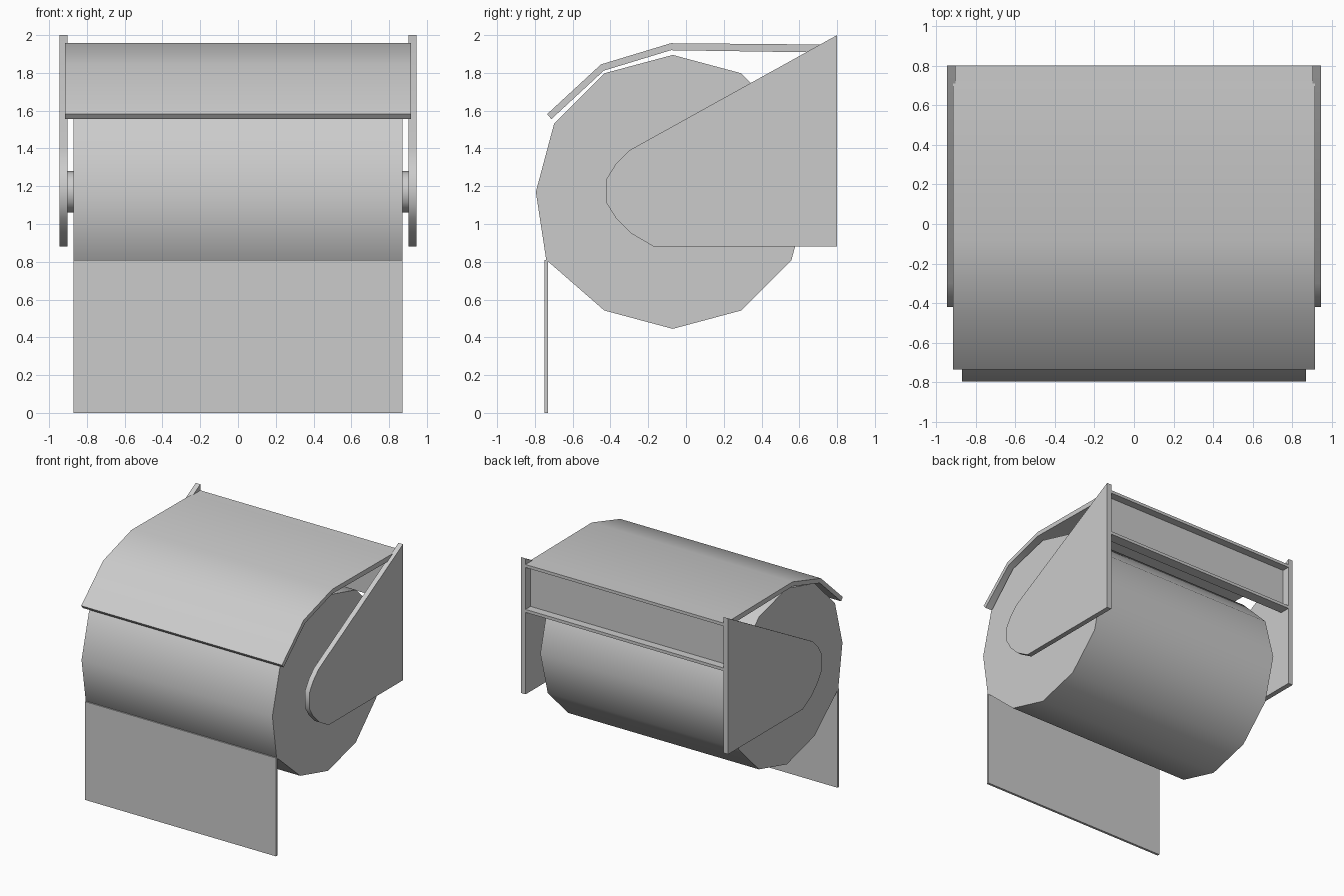
import bpy, bmesh, math

if "Cube" in bpy.data.objects:
    bpy.data.objects.remove(bpy.data.objects["Cube"])

CY, CZ = -0.07, 1.17      # roll axis


def circle(r, n=12):
    return [(CY + r * math.cos(2 * math.pi * i / n),
             CZ + r * math.sin(2 * math.pi * i / n)) for i in range(n)]


def extrude(name, pts, x0, x1, hole=None):
    """Extrude a (y, z) outline along x, optionally with a matching hole outline."""
    bm = bmesh.new()
    n = len(pts)

    def ring(p, x):
        return [bm.verts.new((x, y, z)) for y, z in p]

    def bridge(a, b):
        for i in range(n):
            j = (i + 1) % n
            bm.faces.new((a[i], a[j], b[j], b[i]))

    a, b = ring(pts, x0), ring(pts, x1)
    bridge(a, b)
    if hole:
        c, d = ring(hole, x0), ring(hole, x1)
        bridge(b, d)
        bridge(d, c)
        bridge(c, a)
    else:
        bm.faces.new(a)
        bm.faces.new(b)
    bmesh.ops.recalc_face_normals(bm, faces=bm.faces[:])
    me = bpy.data.meshes.new(name)
    bm.to_mesh(me)
    bm.free()
    ob = bpy.data.objects.new(name, me)
    bpy.context.collection.objects.link(ob)
    bpy.ops.object.select_all(action='DESELECT')
    ob.select_set(True)
    bpy.context.view_layer.objects.active = ob
    bpy.ops.object.shade_smooth_by_angle(angle=math.radians(50))
    return ob


# Paper roll, one corner pulled out to meet the hanging sheet
outer = circle(0.725)
outer[7] = (-0.74, 0.81)
extrude("paper_roll", outer, -0.87, 0.87, hole=circle(0.26))

# Hanging sheet
extrude("hanging_sheet", [(-0.75, 0), (-0.73, 0), (-0.73, 0.81), (-0.75, 0.81)], -0.87, 0.87)

# Axle through the roll
extrude("axle", circle(0.11), -0.915, 0.915)

# Bent cover over the roll
extrude("cover", [(-0.735, 1.582), (-0.45, 1.845), (-0.08, 1.957), (0.72, 1.95),
                  (0.72, 1.908), (-0.08, 1.92), (-0.435, 1.812), (-0.713, 1.555)],
        -0.915, 0.915)

# Back channel between the brackets, open to the rear
extrude("back_channel", [(0.71, 1.95), (0.80, 1.95), (0.80, 1.925), (0.735, 1.925),
                         (0.735, 1.58), (0.80, 1.58), (0.80, 1.555), (0.71, 1.555)],
        -0.91, 0.91)

# Side brackets
side = [(0.80, 0.88), (0.80, 2.0), (-0.30, 1.39), (-0.37, 1.32), (-0.42, 1.24),
        (-0.42, 1.11), (-0.37, 1.03), (-0.29, 0.95), (-0.17, 0.88)]
for label, s in (("left", -1), ("right", 1)):
    extrude(label + "_bracket", side, s * 0.903, s * 0.945)
